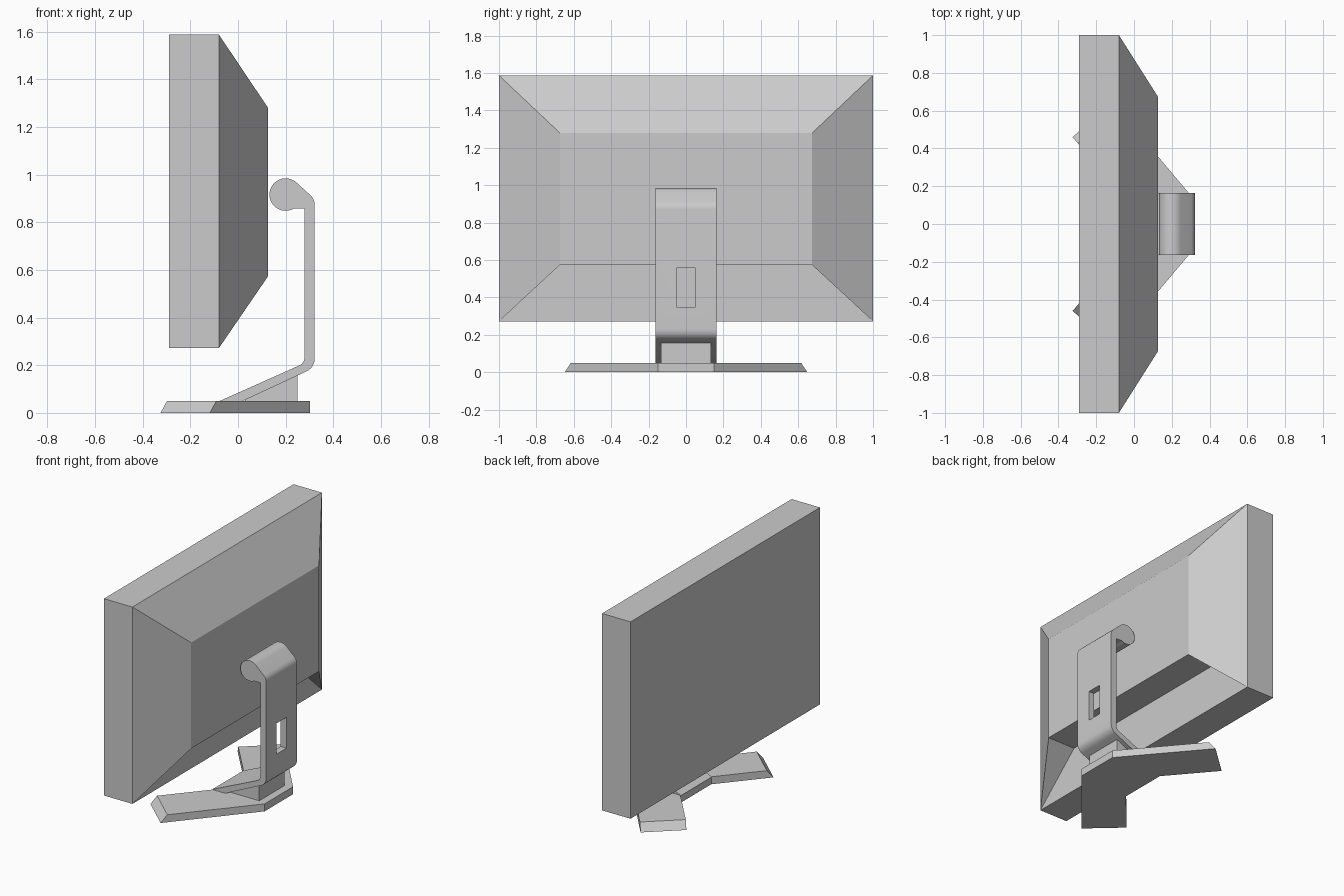
import bpy
import bmesh
import math

cube = bpy.data.objects.get("Cube")
if cube:
    bpy.data.objects.remove(cube, do_unlink=True)

grey = bpy.data.materials.new("light_grey")
grey.use_nodes = True
grey.diffuse_color = (0.6, 0.6, 0.6, 1)
grey.node_tree.nodes["Principled BSDF"].inputs["Base Color"].default_value = (0.6, 0.6, 0.6, 1)


def make(name, verts, faces):
    """Mesh object with outward normals and the shared material."""
    bm = bmesh.new()
    vs = [bm.verts.new(v) for v in verts]
    for f in faces:
        bm.faces.new([vs[i] for i in f])
    bmesh.ops.recalc_face_normals(bm, faces=bm.faces)
    mesh = bpy.data.meshes.new(name)
    bm.to_mesh(mesh)
    bm.free()
    mesh.materials.append(grey)
    obj = bpy.data.objects.new(name, mesh)
    bpy.context.collection.objects.link(obj)
    return obj


def loft(name, ring_a, ring_b):
    """Closed solid between two matching rings."""
    n = len(ring_a)
    sides = [(i, (i + 1) % n, n + (i + 1) % n, n + i) for i in range(n)]
    return make(name, ring_a + ring_b, sides + [tuple(range(n)), tuple(range(n, 2 * n))])


def extrude(name, profile, half):
    """Side profile (x, z) extruded across y."""
    return loft(name, [(x, -half, z) for x, z in profile], [(x, half, z) for x, z in profile])


def bend(a, corner, b, steps=8):
    """Rounded corner from a to b."""
    out = []
    for i in range(steps + 1):
        t = i / steps
        out.append(tuple((1 - t) ** 2 * p + 2 * t * (1 - t) * q + t * t * r
                         for p, q, r in zip(a, corner, b)))
    return out


# Screen housing: box with a tapered back that is stepped in underneath
front, mid, back = -0.29, -0.08, 0.126
low, high, in_low, in_high, in_y = 0.272, 1.587, 0.573, 1.28, 0.675
housing = [(x, y, z) for x in (front, mid) for y, z in
           ((-1, low), (1, low), (1, high), (-1, high))]
housing += [(back, y, z) for y, z in
            ((-in_y, in_low), (in_y, in_low), (in_y, in_high), (-in_y, in_high))]
housing += [(mid, -in_y, in_low), (mid, in_y, in_low)]
make("screen_housing", housing, [
    (0, 1, 2, 3),                                              # screen
    (0, 1, 5, 4), (1, 2, 6, 5), (2, 3, 7, 6), (3, 0, 4, 7),    # rim
    (5, 6, 10, 9), (6, 7, 11, 10), (7, 4, 8, 11),              # tapered sides
    (8, 9, 10, 11),                                            # back panel
    (8, 9, 13, 12), (4, 8, 12), (5, 9, 13), (4, 5, 13, 12),    # step underneath
])

# Stand: round hinge head, upright and sloping foot in one profile
hinge = []
for i in range(33):
    a = math.radians(-60 - 255 * i / 32)
    hinge.append((0.2 + 0.068 * math.cos(a), 0.916 + 0.068 * math.sin(a)))
profile = (hinge
           + bend((0.304, 0.913), (0.322, 0.896), (0.322, 0.87))
           + bend((0.322, 0.233), (0.322, 0.189), (0.283, 0.172))
           + [(0.02, 0.05), (-0.077, 0.05)]
           + bend((0.257, 0.199), (0.279, 0.209), (0.279, 0.235))
           + [(0.279, 0.857)])
stand = extrude("stand", profile, 0.163)

# Cable slot through the upright
cutter = extrude("slot_cutter", [(0.2, 0.35), (0.4, 0.35), (0.4, 0.556), (0.2, 0.556)], 0.052)
cutter.hide_render = True
slot = stand.modifiers.new("slot", "BOOLEAN")
slot.operation = "DIFFERENCE"
slot.solver = "EXACT"
slot.object = cutter
bpy.ops.object.select_all(action="DESELECT")
stand.select_set(True)
bpy.context.view_layer.objects.active = stand
bpy.ops.object.modifier_apply(modifier="slot")
bpy.data.objects.remove(cutter, do_unlink=True)
bpy.ops.object.shade_smooth_by_angle(angle=math.radians(30))

# Support block under the sloping foot
extrude("support_block", [(0.03, 0.045), (0.25, 0.045), (0.25, 0.16), (0.03, 0.056)], 0.133)

# V-shaped base with sloped arm ends
half_bottom = [(0.302, 0.15), (-0.118, 0.648), (-0.325, 0.46), (-0.073, 0.163)]
half_top = [(0.302, 0.15), (-0.091, 0.616), (-0.298, 0.428), (-0.073, 0.163)]


def mirrored(half, z):
    return [(x, y, z) for x, y in half] + [(x, -y, z) for x, y in reversed(half)]


loft("base", mirrored(half_bottom, 0.0), mirrored(half_top, 0.05))
